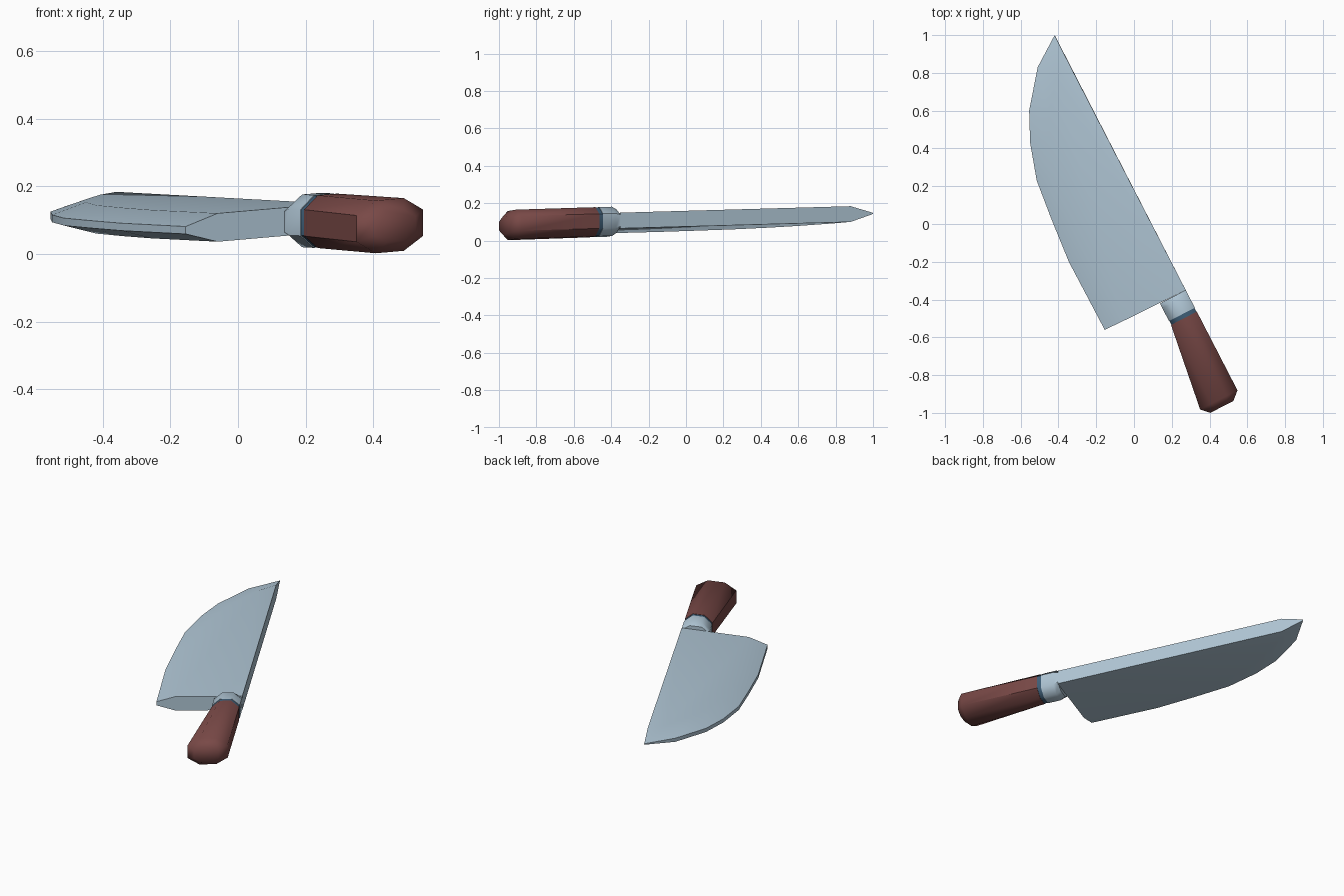
import bpy, math

if "Cube" in bpy.data.objects:
    bpy.data.objects.remove(bpy.data.objects["Cube"])


def material(name, rgb):
    m = bpy.data.materials.new(name)
    m.diffuse_color = (*rgb, 1)
    m.use_nodes = True
    m.node_tree.nodes["Principled BSDF"].inputs["Base Color"].default_value = m.diffuse_color
    return m


steel = material("steel", (0.43, 0.56, 0.66))
wood = material("red_brown_wood", (0.19, 0.066, 0.062))
blue = material("dark_blue", (0.05, 0.115, 0.19))


def lift(x, y, w):
    """The knife lies in a slightly tilted plane; w is the height off it."""
    return (x, y, 0.112 + 0.058 * x + 0.058 * y + w)


def build(name, verts, faces, mat, smooth=None):
    me = bpy.data.meshes.new(name)
    me.from_pydata(verts, [], faces)
    me.materials.append(mat)
    ob = bpy.data.objects.new(name, me)
    bpy.context.collection.objects.link(ob)
    bpy.ops.object.select_all(action='DESELECT')
    ob.select_set(True)
    bpy.context.view_layer.objects.active = ob
    bpy.ops.object.mode_set(mode='EDIT')
    bpy.ops.mesh.select_all(action='SELECT')
    bpy.ops.mesh.normals_make_consistent(inside=False)
    bpy.ops.object.mode_set(mode='OBJECT')
    if smooth:
        bpy.ops.object.shade_smooth_by_angle(angle=math.radians(smooth))
    return ob


# Blade: cutting edge from tip to heel, and the start of its bevel further in
edge = [(-.42, 1.0), (-.51, .83), (-.555, .60), (-.55, .43),
        (-.515, .23), (-.435, .02), (-.345, -.20), (-.155, -.56)]
inner = [(-.36, .88), (-.41, .775), (-.45, .59), (-.45, .44),
         (-.42, .26), (-.345, .06), (-.255, -.15), (-.06, -.515)]
n = len(edge)
verts, faces = [], []
for side in (1, -1):
    o = len(verts)
    verts += [lift(x, y, side * (.003 if i == 0 else .011)) for i, (x, y) in enumerate(edge)]
    verts += [lift(x, y, side * .042) for x, y in inner + [(.274, -.35)]]
    faces += [(o + i, o + i + 1, o + n + i + 1, o + n + i) for i in range(n - 1)]
    faces.append(tuple(range(o + n, o + 2 * n + 1)))
s = 2 * n + 1
faces += [(i, i + 1, s + i + 1, s + i) for i in range(n - 1)]           # edge strip
faces.append((n - 1, 2 * n - 1, 2 * n, s + 2 * n, s + 2 * n - 1, s + n - 1))  # heel
faces.append((0, n, 2 * n, s + 2 * n, s + n, s))                        # spine
build("blade", verts, faces, steel, 20)

# Grip parts: octagonal sections lofted along the spine line
D, V = (.4585, -.8887), (-.8887, -.4585)


def loft(name, sections, mat):
    verts, faces = [], []
    for t, v0, v1, h in sections:
        mid, r = (v0 + v1) / 2, (v1 - v0) / 2
        for a, b in ((1, .5), (.42, 1), (-.42, 1), (-1, .5),
                     (-1, -.5), (-.42, -1), (.42, -1), (1, -.5)):
            v = mid + a * r
            verts.append(lift(.274 + D[0] * t + V[0] * v,
                              -.35 + D[1] * t + V[1] * v, b * h))
    for k in range(len(sections) - 1):
        for i in range(8):
            j = (i + 1) % 8
            faces.append((8 * k + i, 8 * k + j, 8 * k + 8 + j, 8 * k + 8 + i))
    faces += [tuple(range(8)), tuple(range(len(verts) - 8, len(verts)))]
    return build(name, verts, faces, mat, 50)


loft("bolster", [(0, 0, .154, .062), (.028, 0, .154, .078), (.105, 0, .154, .078)], steel)
loft("ring", [(.105, .002, .152, .076), (.128, .002, .152, .076)], blue)
loft("handle", [(.128, 0, .154, .078), (.597, 0, .222, .078),
                (.637, .045, .182, .046)], wood)
